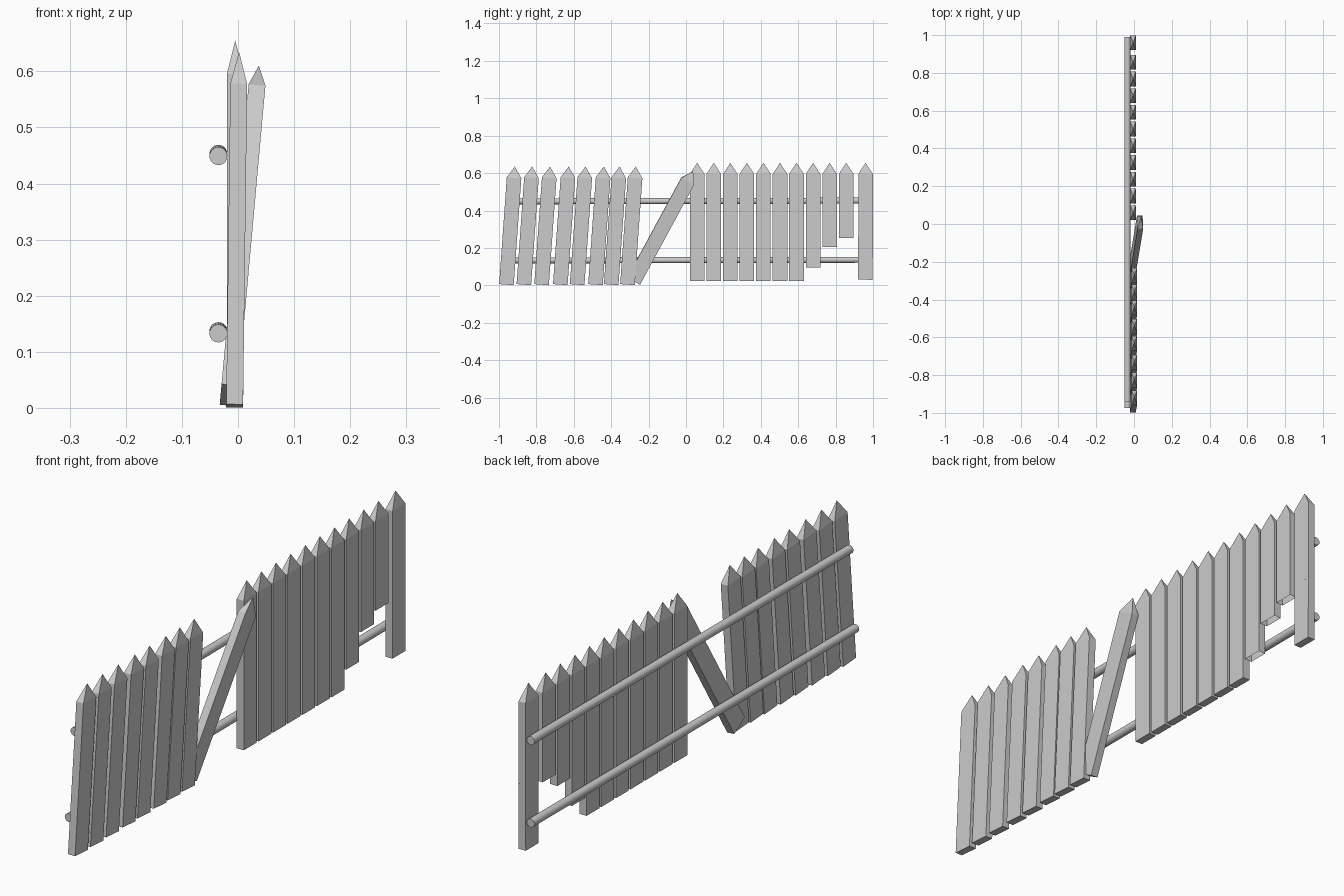
import bpy, bmesh
from mathutils import Vector, Matrix

if "Cube" in bpy.data.objects:
    bpy.data.objects.remove(bpy.data.objects["Cube"])

WIDTH, THICK, TIP = 0.078, 0.03, 0.06


def board(name, base, end, tip=True, bottom=True):
    """Flat board from base to end, with an optional pyramid point."""
    base, end = Vector(base), Vector(end)
    axis = end - base
    length = axis.length
    axis.normalize()
    across = Vector((0, 1, 0))
    across = (across - axis * across.dot(axis)).normalized()
    depth = across.cross(axis)
    shoulder = length - TIP if tip else length

    bm = bmesh.new()
    rings = []
    for h in (0, shoulder):
        rings.append([bm.verts.new(base + axis * h + depth * sx * THICK / 2 + across * sy * WIDTH / 2)
                      for sx, sy in ((-1, -1), (1, -1), (1, 1), (-1, 1))])
    low, high = rings
    for i in range(4):
        bm.faces.new((low[i], low[(i + 1) % 4], high[(i + 1) % 4], high[i]))
    if tip:
        apex = bm.verts.new(end)
        for i in range(4):
            bm.faces.new((high[i], high[(i + 1) % 4], apex))
    if bottom:
        bm.faces.new(low[::-1])
    mesh = bpy.data.meshes.new(name)
    bm.to_mesh(mesh)
    bm.free()
    ob = bpy.data.objects.new(name, mesh)
    bpy.context.collection.objects.link(ob)
    return ob


def rail(name, start, end, radius=0.016):
    start, end = Vector(start), Vector(end)
    d = end - start
    bpy.ops.mesh.primitive_cylinder_add(vertices=20, radius=radius, depth=d.length,
                                        location=(start + end) / 2,
                                        rotation=d.to_track_quat('Z', 'Y').to_euler())
    bpy.context.object.name = name
    bpy.ops.object.shade_smooth_by_angle()


# Upright pickets, three of them broken off (open) at the bottom
X = -0.005
for i in range(10):
    y = 0.06 + i * 0.0885
    z = {7: 0.095, 8: 0.205, 9: 0.253}.get(i, 0.023)
    board(f"upright_picket_{i + 1}", (X, y, z), (X, y, 0.655), bottom=i < 7)

# End picket, cracked into two pieces
board("end_picket_upper", (X, 0.96, 0.28), (X, 0.96, 0.655), bottom=False)
board("end_picket_lower", (X, 0.959, 0.03), (X, 0.96, 0.28), tip=False)

# Leaning pickets
for i, y in enumerate((-0.96, -0.867, -0.772, -0.672, -0.582, -0.484, -0.4, -0.313)):
    board(f"leaning_picket_{i + 1}", (-0.006, y, 0.004), (0.002, y + 0.045, 0.635))

# Loose picket fallen across the gap
board("fallen_picket", (-0.016, -0.28, 0.023), (0.037, 0.038, 0.61))

# Round rails behind the pickets
rail("upper_rail", (-0.035, -0.94, 0.449), (-0.035, 0.99, 0.453))
rail("lower_rail", (-0.035, -0.975, 0.133), (-0.035, 0.99, 0.137))
